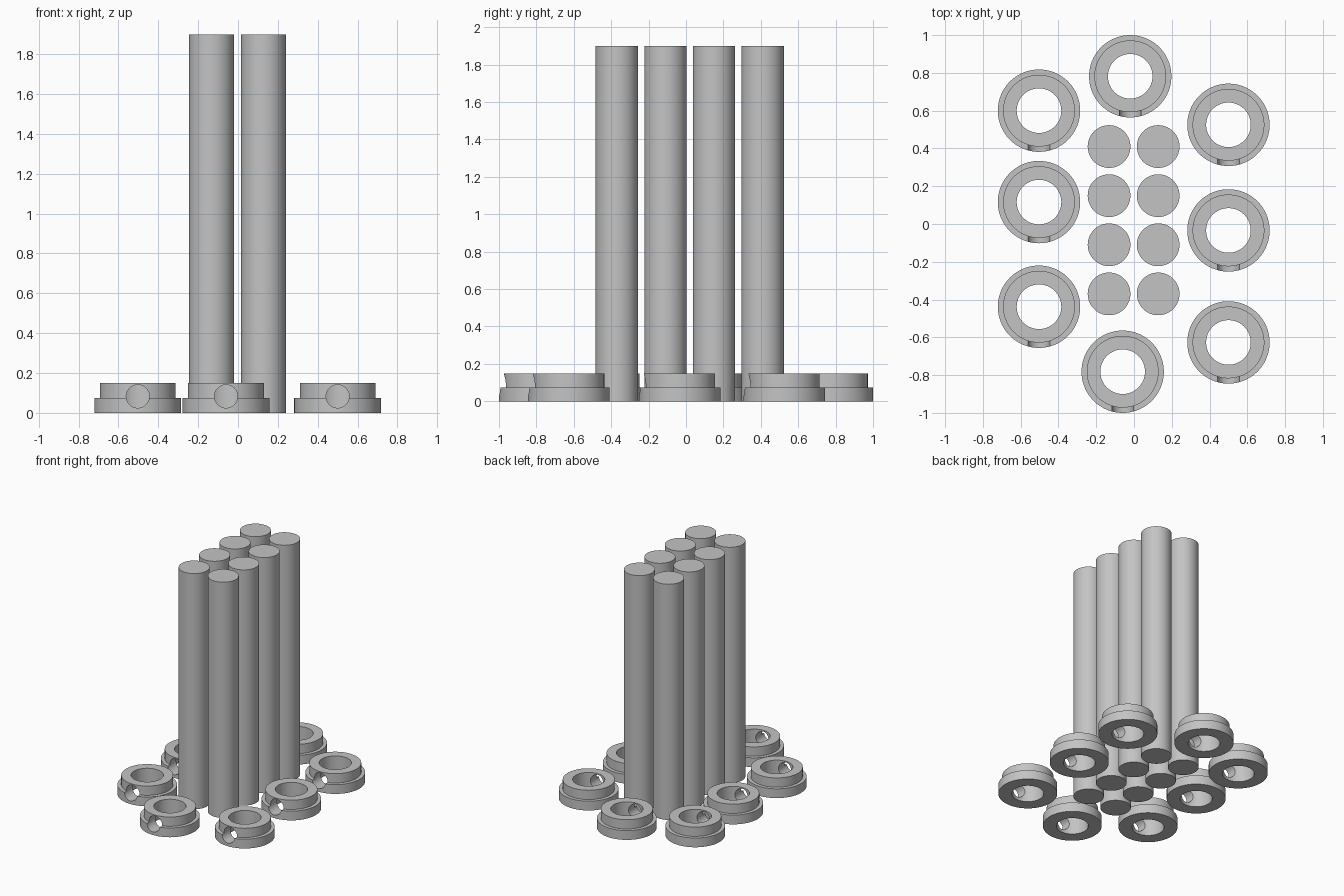
import bpy
import bmesh
import math
from mathutils import Matrix, Vector

cube = bpy.data.objects.get("Cube")
if cube:
    bpy.data.objects.remove(cube, do_unlink=True)

# Single plain grey
grey = bpy.data.materials.new("plain grey")
grey.use_nodes = True
colour = (0.55, 0.55, 0.55, 1)
grey.diffuse_color = colour
grey.node_tree.nodes["Principled BSDF"].inputs["Base Color"].default_value = colour

SIDES = 96
ROD_RADIUS, ROD_HEIGHT = 0.113, 1.9
BORE, COLLAR, FLANGE = 0.118, 0.19, 0.218
STEP, RING_HEIGHT = 0.075, 0.15
HOLE_RADIUS, HOLE_Z = 0.058, 0.083


def place(name, mesh, location=(0, 0, 0)):
    obj = bpy.data.objects.new(name, mesh)
    obj.location = location
    bpy.context.collection.objects.link(obj)
    return obj


def cylinder_mesh(name, radius, length, matrix):
    bm = bmesh.new()
    bmesh.ops.create_cone(bm, cap_ends=True, segments=SIDES, radius1=radius,
                          radius2=radius, depth=length, matrix=matrix)
    mesh = bpy.data.meshes.new(name)
    bm.to_mesh(mesh)
    bm.free()
    return mesh


def finish(mesh):
    mesh.materials.clear()
    mesh.materials.append(grey)
    for poly in mesh.polygons:
        poly.use_smooth = True
        poly.material_index = 0
    mesh.set_sharp_from_angle(angle=math.radians(30))


def ring_mesh():
    # Stepped profile turned around the upright axis
    profile = [(BORE, 0), (FLANGE, 0), (FLANGE, STEP),
               (COLLAR, STEP), (COLLAR, RING_HEIGHT), (BORE, RING_HEIGHT)]
    bm = bmesh.new()
    verts = [bm.verts.new((r, 0, z)) for r, z in profile]
    edges = [bm.edges.new((verts[i - 1], verts[i])) for i in range(len(verts))]
    bmesh.ops.spin(bm, geom=verts + edges, cent=Vector(), axis=(0, 0, 1),
                   angle=math.tau, steps=SIDES)
    bmesh.ops.remove_doubles(bm, verts=bm.verts, dist=0.0005)
    bmesh.ops.recalc_face_normals(bm, faces=bm.faces)
    mesh = bpy.data.meshes.new("ring")
    bm.to_mesh(mesh)
    bm.free()

    # Round screw hole through the front wall only
    drill = cylinder_mesh("drill", HOLE_RADIUS, 0.25,
                          Matrix.Translation((0, -0.185, HOLE_Z))
                          @ Matrix.Rotation(math.pi / 2, 4, "X"))
    blank = place("ring_blank", mesh)
    cutter = place("hole_cutter", drill)
    cutter.hide_render = True
    cut = blank.modifiers.new("screw hole", "BOOLEAN")
    cut.operation = "DIFFERENCE"
    cut.solver = "EXACT"
    cut.object = cutter
    graph = bpy.context.evaluated_depsgraph_get()
    graph.update()
    result = bpy.data.meshes.new_from_object(blank.evaluated_get(graph))
    result.name = "drilled_ring"
    for helper in (blank, cutter):
        bpy.data.objects.remove(helper, do_unlink=True)
    return result


# Tall rods in two columns of four
rod = cylinder_mesh("rod", ROD_RADIUS, ROD_HEIGHT,
                    Matrix.Translation((0, 0, ROD_HEIGHT / 2)))
finish(rod)
for side, x in (("right", -0.132), ("left", 0.128)):
    for row in range(4):
        place(f"rod_{side}_{row + 1}", rod, (x, -0.37 + 0.26 * row, 0))

# Stepped rings lying around the rods
ring = ring_mesh()
finish(ring)
centres = [(-0.06, -0.782), (-0.503, -0.438), (-0.503, 0.116), (-0.503, 0.6),
           (-0.02, 0.782), (0.5, 0.525), (0.5, -0.034), (0.5, -0.627)]
for number, (x, y) in enumerate(centres, 1):
    place(f"stepped_ring_{number}", ring, (x, y, 0))
